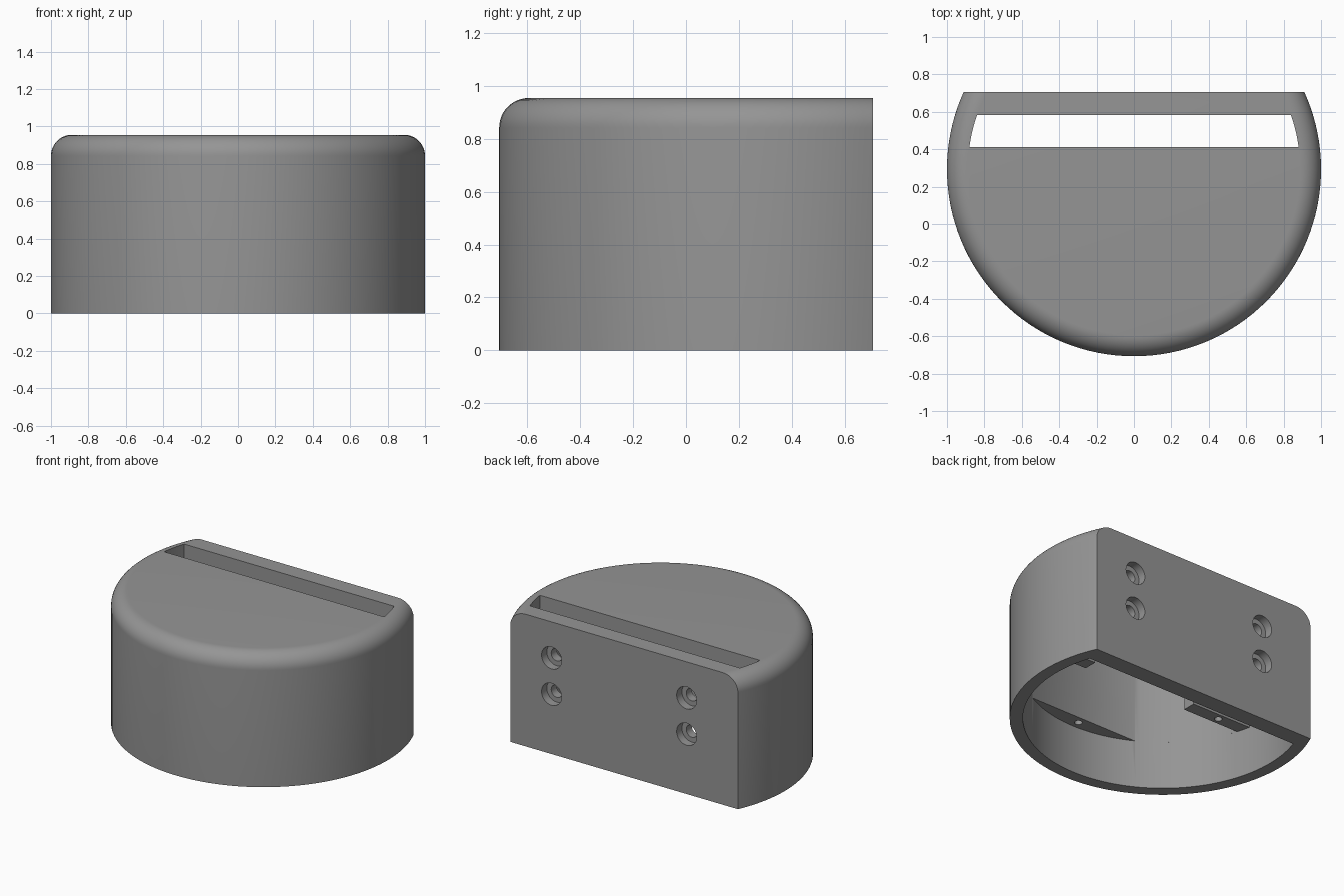
import bpy, bmesh, math
from mathutils import Matrix, Vector

if "Cube" in bpy.data.objects:
    bpy.data.objects.remove(bpy.data.objects["Cube"])

CY = 0.293            # centre of the round plan
BACK = 0.707          # flat back face
INNER_BACK = 0.584    # inside of the back wall
HEIGHT, FILLET = 0.955, 0.112
R_IN, LEDGE, CEILING = 0.914, 0.346, 0.855

grey = bpy.data.materials.new("grey plastic")
grey.diffuse_color = (0.3, 0.3, 0.3, 1)
grey.use_nodes = True
grey.node_tree.nodes["Principled BSDF"].inputs["Base Color"].default_value = grey.diffuse_color


def to_object(name, bm):
    bmesh.ops.recalc_face_normals(bm, faces=bm.faces)
    mesh = bpy.data.meshes.new(name)
    bm.to_mesh(mesh)
    bm.free()
    mesh.materials.append(grey)
    obj = bpy.data.objects.new(name, mesh)
    bpy.context.collection.objects.link(obj)
    return obj


def arc(r, y0, y1, n):
    """Points on the right half of the plan circle from y0 to y1."""
    a, b = (math.asin(max(-1, min(1, (y - CY) / r))) for y in (y0, y1))
    return [(r * math.cos(a + (b - a) * i / n), CY + r * math.sin(a + (b - a) * i / n))
            for i in range(n + 1)]


def prism(name, right_half, z0, z1):
    """Extrude an outline mirrored across x = 0."""
    outline = right_half + [(-x, y) for x, y in reversed(right_half) if x > 1e-5]
    bm = bmesh.new()
    face = bm.faces.new([bm.verts.new((x, y, z0)) for x, y in outline])
    top = bmesh.ops.extrude_face_region(bm, geom=[face])["geom"]
    bmesh.ops.translate(bm, vec=(0, 0, z1 - z0),
                        verts=[v for v in top if isinstance(v, bmesh.types.BMVert)])
    return to_object(name, bm)


def rod(name, centre, r, depth, along_y=False):
    bm = bmesh.new()
    m = Matrix.Translation(centre)
    if along_y:
        m = m @ Matrix.Rotation(math.pi / 2, 4, 'X')
    bmesh.ops.create_cone(bm, cap_ends=True, segments=32, radius1=r, radius2=r,
                          depth=depth, matrix=m)
    return to_object(name, bm)


def cut(target, cutter):
    mod = target.modifiers.new("cut", 'BOOLEAN')
    mod.operation, mod.solver, mod.object = 'DIFFERENCE', 'EXACT', cutter
    bpy.context.view_layer.objects.active = target
    bpy.ops.object.modifier_apply(modifier=mod.name)
    bpy.data.objects.remove(cutter)


# Housing: turned round body with a rounded top edge, sliced flat at the back
profile = [(0, 0), (1, 0)]
for i in range(13):
    t = math.pi / 2 * i / 12
    profile.append((1 - FILLET + FILLET * math.cos(t), HEIGHT - FILLET + FILLET * math.sin(t)))
profile.append((0, HEIGHT))
bm = bmesh.new()
verts = [bm.verts.new((x, CY, z)) for x, z in profile]
edges = [bm.edges.new(p) for p in zip(verts, verts[1:])]
bmesh.ops.spin(bm, geom=verts + edges, cent=(0, CY, 0), axis=(0, 0, 1),
               angle=2 * math.pi, steps=128)
bmesh.ops.remove_doubles(bm, verts=bm.verts, dist=1e-5)
bmesh.ops.bisect_plane(bm, geom=bm.verts[:] + bm.edges[:] + bm.faces[:],
                       plane_co=(0, BACK, 0), plane_no=(0, 1, 0), clear_outer=True)
bmesh.ops.holes_fill(bm, edges=[e for e in bm.edges if e.is_boundary])
# merge the flat top and bottom fans into single faces
bmesh.ops.dissolve_limit(bm, angle_limit=0.001, verts=bm.verts, edges=bm.edges)
housing = to_object("housing", bm)

# Hollow inside: full round below the ledges
cut(housing, prism("lower_cavity", arc(R_IN, INNER_BACK, CY - R_IN, 64), -0.1, LEDGE))

# Above: leaves two side screw posts and a front screw ledge standing
upper = (arc(R_IN, INNER_BACK, 0.105, 20) + [(0.42, 0.105), (0.42, 0.01)]
         + arc(R_IN, 0.01, -0.511, 24))
cut(housing, prism("upper_cavity", upper, LEDGE - 0.1, CEILING))

# Slot through the top
cut(housing, prism("slot", arc(0.888, INNER_BACK, 0.412, 8), 0.7, 1.1))

# Counterbored mounting holes in the back wall
for x in (0.58, -0.5):
    for z in (0.432, 0.695):
        cut(housing, rod("bore", Vector((x, BACK, z)), 0.08, 0.12, True))
        cut(housing, rod("through_hole", Vector((x, 0.65, z)), 0.045, 0.3, True))

# Blind screw holes in the posts and ledge
for x, y in ((0.67, 0.057), (-0.67, 0.057), (0, -0.565)):
    cut(housing, rod("screw_hole", Vector((x, y, LEDGE)), 0.026, 0.4))

bpy.ops.object.select_all(action='DESELECT')
housing.select_set(True)
bpy.context.view_layer.objects.active = housing
bpy.ops.object.shade_smooth_by_angle(angle=math.radians(30))
